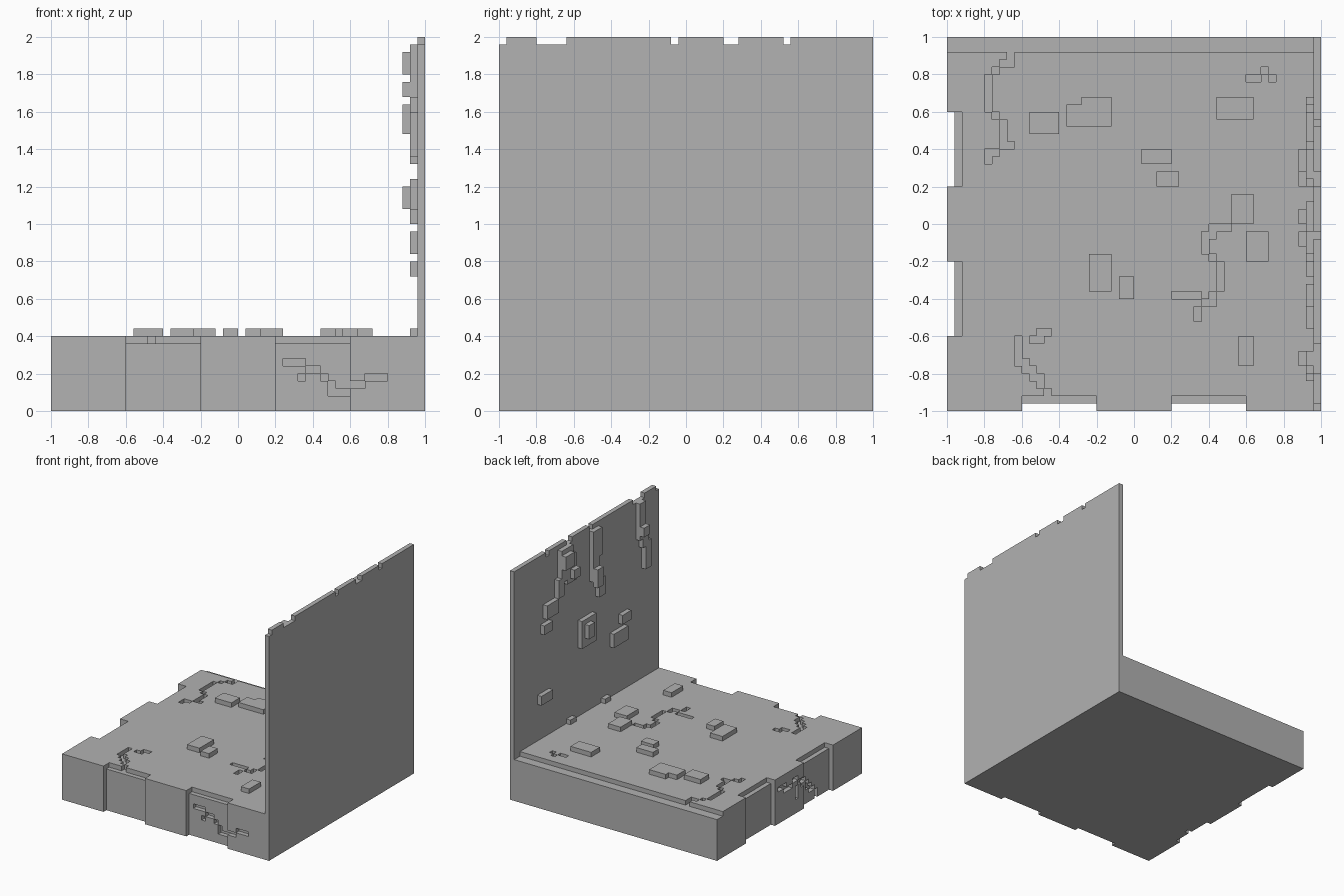
import bpy
import bmesh
from itertools import product
from mathutils import Vector

CELL = 0.04      # edge of one building cube
SIDE = 50        # cubes along the longest side
FLOOR = 10       # cubes up to the floor
WALL_X = SIDE - 1

if "Cube" in bpy.data.objects:
    bpy.data.objects.remove(bpy.data.objects["Cube"], do_unlink=True)

stone = bpy.data.materials.new("stone grey")
stone.use_nodes = True
grey = (0.445, 0.445, 0.445, 1)
stone.diffuse_color = grey
stone.node_tree.nodes["Principled BSDF"].inputs["Base Color"].default_value = grey


def block(x, y, z, width, depth, height):
    """Set of cube positions filling a box."""
    return set(product(range(x, x + width), range(y, y + depth), range(z, z + height)))


def crack(start, steps):
    """Cells visited by walking compass steps on a flat face."""
    compass = {"n": (0, 1), "s": (0, -1), "e": (1, 0), "w": (-1, 0)}
    a, b = start
    cells = [(a, b)]
    for step in steps.split():
        for letter in step:
            a += compass[letter][0]
            b += compass[letter][1]
        cells.append((a, b))
    return cells


def engrave(solid, cells, column):
    """Remove the outermost cube beneath every cell of a crack."""
    for a, b in cells:
        for position in column(a, b):
            if position in solid:
                solid.remove(position)
                break


def build(name, solid):
    """Skin the cubes with outward faces and merge the flat ones."""
    bm = bmesh.new()
    corners = {}

    def corner(p):
        if p not in corners:
            centred = Vector(p) - Vector((SIDE / 2, SIDE / 2, 0))
            corners[p] = bm.verts.new(centred * CELL)
        return corners[p]

    for p in solid:
        for axis, side in product(range(3), (0, 1)):
            beside = list(p)
            beside[axis] += 2 * side - 1
            if tuple(beside) in solid:
                continue
            u, v = (axis + 1) % 3, (axis + 2) % 3
            loop = []
            for du, dv in ((0, 0), (1, 0), (1, 1), (0, 1)):
                q = list(p)
                q[axis] += side
                q[u] += du
                q[v] += dv
                loop.append(corner(tuple(q)))
            bm.faces.new(loop if side else loop[::-1])
    bmesh.ops.dissolve_limit(bm, angle_limit=0.01, verts=bm.verts[:], edges=bm.edges[:])
    mesh = bpy.data.meshes.new(name)
    bm.to_mesh(mesh)
    bm.free()
    mesh.materials.append(stone)
    obj = bpy.data.objects.new(name, mesh)
    bpy.context.collection.objects.link(obj)
    return obj


# Floor slab with recessed panels on the front and left edges
slab = block(0, 0, 0, WALL_X, SIDE, FLOOR)
for start in (10, 30):
    slab -= block(start, 0, 0, 10, 1, FLOOR)
    slab -= block(start, 0, FLOOR - 1, 10, 2, 1)
    slab -= block(0, start, 0, 1, 10, FLOOR)
    slab -= block(0, start, FLOOR - 1, 2, 10, 1)

# Low ledge along the back
slab -= block(0, SIDE - 2, FLOOR - 1, WALL_X, 2, 1)

# Cracks in the floor
for start, steps in (
    ((8, 47), "s w sw sw s s s s se se s s s e"),
    ((6, 34), "w s"),
    ((13, 10), "w s w"),
    ((9, 9), "s s s e s e s e s se"),
    ((37, 24), "w w s w s s se se s s s sw s w sw s"),
    ((30, 15), "e e e"),
    ((40, 44), "e ne se"),
):
    engrave(slab, crack(start, steps), lambda x, y: [(x, y, FLOOR - 1)])

# Cracks in the front edge
for start, steps in (
    ((31, 6), "e e se e se se s e e ne e ne e e"),
    ((33, 4), ""),
):
    engrave(slab, crack(start, steps), lambda x, z: [(x, y, z) for y in range(3)])

# Cracks in the left-hand edge as seen from the front
for start, steps in (
    ((28, 7), "w w s w w nw w sw w s w w sw s w s w sw s"),
    ((22, 5), "s s"),
):
    engrave(slab, crack(start, steps), lambda y, z: [(x, y, z) for x in range(3)])
build("floor_slab", slab)

# Thin wall with a chipped top edge
wall = block(WALL_X, 0, 0, 1, SIDE, SIDE)
for start, length in ((0, 1), (5, 4), (23, 1), (30, 2), (38, 1)):
    wall -= block(WALL_X, start, SIDE - 1, 1, length, 1)
build("wall", wall)

# Raised stones on the floor: corner, then size
floor_stones = set()
for x, y, width, depth in (
    (11, 37, 4, 3), (16, 38, 6, 3), (18, 41, 4, 1), (36, 39, 5, 3),
    (26, 33, 4, 2), (28, 30, 3, 2), (38, 25, 3, 4), (40, 20, 3, 4),
    (19, 16, 3, 5), (23, 15, 2, 3), (39, 6, 2, 4),
):
    floor_stones |= block(x, y, FLOOR, width, depth, 1)
build("floor_stones", floor_stones)

# Raised stones on the wall: corner, then size
wall_stones = set()
for y, z, depth, height in (
    (38, 33, 3, 2), (36, 36, 4, 3), (34, 39, 2, 4), (33, 42, 2, 4),
    (30, 41, 3, 6), (31, 45, 4, 4), (21, 43, 3, 6), (22, 38, 2, 5),
    (20, 34, 2, 4), (6, 41, 2, 8), (5, 39, 2, 3), (4, 34, 2, 6),
    (23, 25, 5, 6), (11, 25, 3, 2), (12, 21, 5, 3), (38, 18, 4, 2),
    (30, 10, 2, 1), (18, 10, 2, 1),
):
    wall_stones |= block(WALL_X - 1, y, z, 1, depth, height)

# Second layer of stones standing further out
for y, z, depth, height in (
    (32, 45, 3, 3), (30, 42, 2, 2), (22, 37, 2, 4), (25, 27, 2, 3), (6, 42, 2, 2),
):
    wall_stones |= block(WALL_X - 2, y, z, 1, depth, height)
build("wall_stones", wall_stones)
